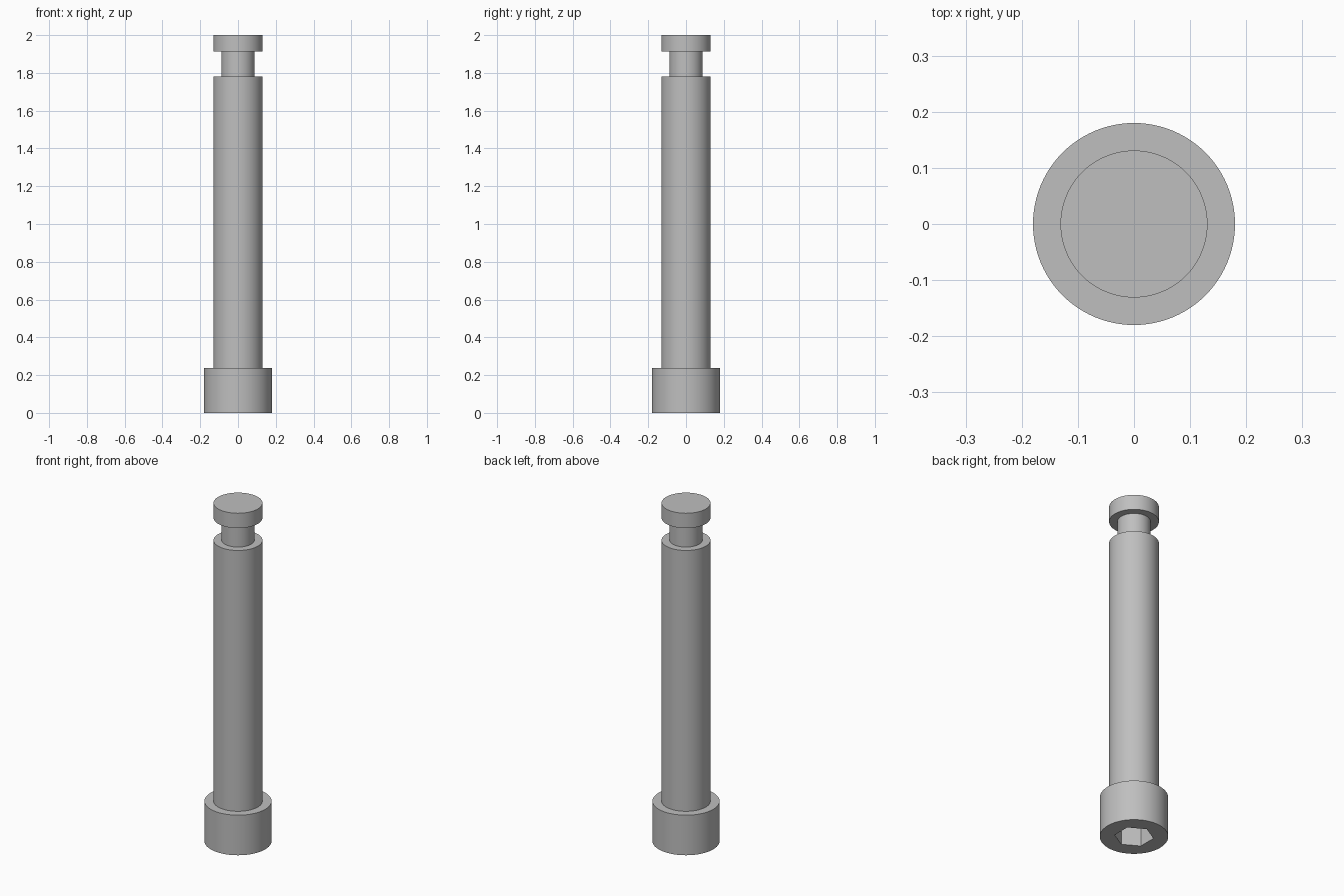
import bpy
import bmesh
import math

SEGMENTS = 96

cube = bpy.data.objects.get("Cube")
if cube:
    bpy.data.objects.remove(cube, do_unlink=True)

# Plain grey steel
steel = bpy.data.materials.new("grey_steel")
steel.use_nodes = True
colour = (0.52, 0.52, 0.52, 1)
steel.diffuse_color = colour
steel.node_tree.nodes["Principled BSDF"].inputs["Base Color"].default_value = colour


def lathe(name, profile):
    """Revolve a (radius, height) profile about z, with flat end caps."""
    bm = bmesh.new()
    rings = []
    for radius, z in profile:
        angles = [math.tau * i / SEGMENTS for i in range(SEGMENTS)]
        rings.append([bm.verts.new((radius * math.cos(a), radius * math.sin(a), z)) for a in angles])
    for low, high in zip(rings, rings[1:]):
        for i in range(SEGMENTS):
            j = (i + 1) % SEGMENTS
            bm.faces.new((low[i], low[j], high[j], high[i]))
    bm.faces.new(rings[0][::-1])
    bm.faces.new(rings[-1])
    mesh = bpy.data.meshes.new(name)
    bm.to_mesh(mesh)
    bm.free()
    mesh.materials.append(steel)
    obj = bpy.data.objects.new(name, mesh)
    bpy.context.collection.objects.link(obj)
    return obj


# Pin: wide head, long shank, narrow neck and end collar
HEAD, SHANK, NECK = 0.18, 0.131, 0.088
pin = lathe("grooved_pin", [
    (HEAD, 0), (HEAD, 0.237),
    (SHANK, 0.237), (SHANK, 1.78),
    (NECK, 1.78), (NECK, 1.912),
    (SHANK, 1.912), (SHANK, 2),
])

# Hexagonal socket sunk into the underside of the head
DEPTH = 0.13
bpy.ops.mesh.primitive_cylinder_add(vertices=6, radius=0.104, depth=2 * DEPTH)
cutter = bpy.context.object
cutter.name = "socket_cutter"
cutter.data.materials.append(steel)
cutter.hide_render = True

socket = pin.modifiers.new("hex_socket", "BOOLEAN")
socket.operation = "DIFFERENCE"
socket.solver = "EXACT"
socket.object = cutter

# Apply the cut, then remove the cutter and smooth the round walls
bpy.ops.object.select_all(action="DESELECT")
pin.select_set(True)
bpy.context.view_layer.objects.active = pin
bpy.ops.object.modifier_apply(modifier=socket.name)
bpy.data.objects.remove(cutter, do_unlink=True)
bpy.ops.object.shade_smooth_by_angle(angle=math.radians(30))
